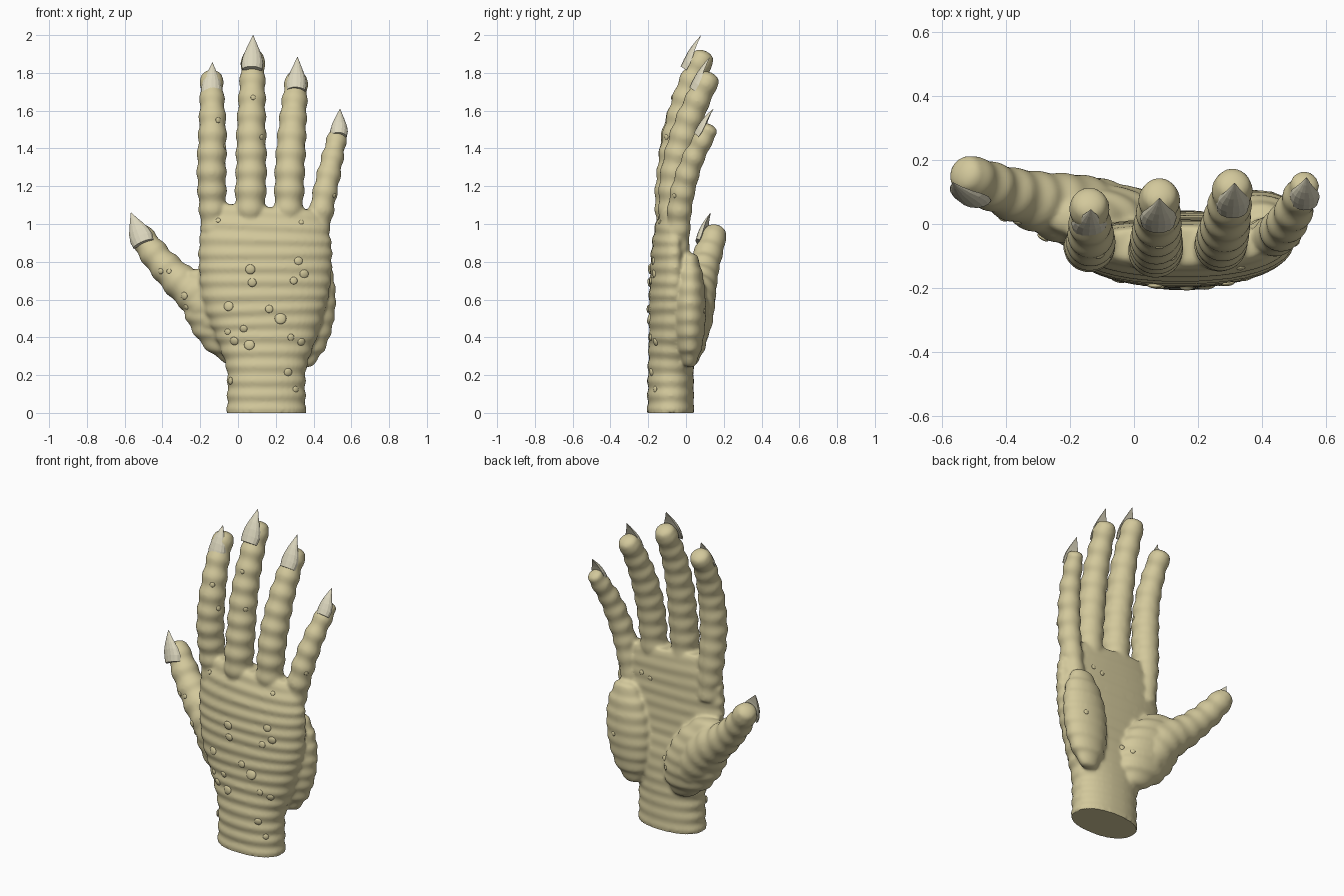
import bpy, bmesh, math
from mathutils import Vector, Matrix
from mathutils.bvhtree import BVHTree

if "Cube" in bpy.data.objects:
    bpy.data.objects.remove(bpy.data.objects["Cube"])


def material(name, rgb):
    m = bpy.data.materials.new(name)
    m.diffuse_color = (*rgb, 1)
    m.use_nodes = True
    m.node_tree.nodes["Principled BSDF"].inputs["Base Color"].default_value = m.diffuse_color
    return m


SKIN = material("tan skin", (0.65, 0.58, 0.33))
HORN = material("pale horn", (0.71, 0.67, 0.51))


def make_object(name, bm, mat):
    bmesh.ops.recalc_face_normals(bm, faces=bm.faces[:])
    me = bpy.data.meshes.new(name)
    bm.to_mesh(me)
    bm.free()
    ob = bpy.data.objects.new(name, me)
    bpy.context.collection.objects.link(ob)
    me.materials.append(mat)
    return ob


def spline(pts, step=0.01):
    """Catmull-Rom through tuples of any length, sampled finely."""
    pts = [Vector(p) for p in pts]
    pts = [pts[0] * 2 - pts[1]] + pts + [pts[-1] * 2 - pts[-2]]
    out = []
    for a, b, c, d in zip(pts, pts[1:], pts[2:], pts[3:]):
        n = max(2, round((c - b).length / step))
        for i in range(n):
            t = i / n
            out.append(0.5 * (2 * b + (c - a) * t + (2 * a - 5 * b + 4 * c - d) * t * t
                              + (3 * b - a - 3 * c + d) * t ** 3))
    return out + [pts[-2]]


def skin_rings(bm, rings):
    rings = [[bm.verts.new(p) for p in r] for r in rings]
    n = len(rings[0])
    for r, s in zip(rings, rings[1:]):
        for i in range(n):
            bm.faces.new((r[i], r[(i + 1) % n], s[(i + 1) % n], s[i]))
    bm.faces.new(rings[0][::-1])
    bm.faces.new(rings[-1])


def tube(bm, pts, wave, amp, round_tip=True, power=1.0, n=40):
    """Wrinkled tube; each point is x, y, z, half width, back depth, palm depth."""
    sm = spline(pts)
    frames, dist = [], 0
    for i, s in enumerate(sm):
        t = (sm[min(i + 1, len(sm) - 1)].copy() - sm[max(i - 1, 0)])
        t = Vector(t[:3]).normalized()
        if i:
            dist += (Vector(s[:3]) - Vector(sm[i - 1][:3])).length
        w = amp * math.sin(2 * math.pi * dist / wave)
        frames.append((Vector(s[:3]), t, s[3] + w, s[4] + w, s[5] + w * 0.5))
    if round_tip:
        c, t, a, b, f = frames[-1]
        for k in range(1, 7):
            q = k * math.pi / 2 / 6.3
            m = math.cos(q)
            frames.append((c + t * a * 0.6 * math.sin(q), t, a * m, b * m, f * m))
    rings = []
    for c, t, a, b, f in frames:
        side = Vector((0, 1, 0)).cross(t).normalized()
        up = t.cross(side)
        ring = []
        for k in range(n):
            q = 2 * math.pi * k / n
            x, y = math.cos(q), math.sin(q)
            x = math.copysign(abs(x) ** power, x)
            y = math.copysign(abs(y) ** power, y)
            ring.append(c + side * a * x + up * (f if y > 0 else b) * y)
        rings.append(ring)
    skin_rings(bm, rings)


def pad(bm, loc, size, tilt):
    m = Matrix.Translation(loc) @ Matrix.Rotation(tilt, 4, 'Y') @ Matrix.Diagonal((*size, 1))
    vs = bmesh.ops.create_uvsphere(bm, u_segments=48, v_segments=64, radius=1, matrix=m)["verts"]
    for v in vs:  # faint wrinkles
        v.co += (v.co - Vector(loc)) * 0.03 * math.sin(v.co.z * 2 * math.pi / .08)


# Wrist and palm
bm = bmesh.new()
tube(bm, [(.15, -.08, 0, .208, .125, .122), (.15, -.08, .2, .207, .122, .12),
          (.15, -.075, .3, .23, .123, .115), (.15, -.065, .45, .285, .131, .1),
          (.145, -.06, .6, .332, .136, .08), (.145, -.055, .75, .35, .136, .07),
          (.145, -.055, .9, .35, .124, .065), (.15, -.055, 1.02, .32, .1, .06),
          (.155, -.055, 1.09, .27, .07, .045)], .075, .0048, False, .9, 96)

# Fingers: x, y, z, radius
fingers = [
    [(-.12, -.05, .85, .06), (-.135, -.06, 1.1, .073), (-.14, -.07, 1.3, .077),
     (-.135, -.05, 1.5, .073), (-.138, .005, 1.67, .064), (-.14, .062, 1.775, .058)],
    [(.06, -.07, .85, .06), (.065, -.085, 1.1, .08), (.07, -.07, 1.3, .081),
     (.07, -.04, 1.5, .077), (.075, .012, 1.7, .07), (.08, .09, 1.885, .06)],
    [(.25, -.07, .85, .06), (.268, -.07, 1.1, .076), (.275, -.05, 1.3, .079),
     (.287, 0, 1.5, .074), (.3, .064, 1.66, .066), (.31, .122, 1.77, .058)],
    [(.4, -.04, .85, .055), (.44, -.035, 1.06, .064), (.467, -.01, 1.2, .064),
     (.5, .04, 1.35, .058), (.535, .122, 1.5, .048)],
    # thumb
    [(.0, .0, .3, .06), (-.08, .02, .45, .11), (-.18, .04, .59, .115),
     (-.3, .07, .69, .095), (-.4, .1, .79, .08), (-.465, .127, .87, .073),
     (-.525, .155, .955, .062)],
]
for f in fingers:
    tube(bm, [(*p, p[3], p[3]) for p in f], .1, .0048)

# Fleshy pads at the thumb root and the outer heel
pad(bm, (-.09, .02, .51), (.17, .105, .29), math.radians(-33))
pad(bm, (.375, .02, .55), (.14, .085, .31), math.radians(6))

# Fuse everything into one skin
hand = make_object("hand", bm, SKIN)
bpy.context.view_layer.objects.active = hand
hand.select_set(True)
mod = hand.modifiers.new("fuse", 'REMESH')
mod.mode, mod.voxel_size = 'VOXEL', 0.01
mod = hand.modifiers.new("soften", 'SMOOTH')
mod.factor, mod.iterations = 0.5, 6
for name in ("fuse", "soften"):
    bpy.ops.object.modifier_apply(modifier=name)
for v in hand.data.vertices:
    if v.co.z < 0.009:
        v.co.z = 0
bpy.ops.object.shade_smooth_by_angle(angle=math.radians(50))

# Claws: base on the finger back, tip, half width, outward direction
claws = [((-.142, -.045, 1.7), (-.135, .045, 1.855), .056, (0, -1, .4)),
         ((.075, -.028, 1.835), (.08, .08, 2.0), .058, (0, -1, .4)),
         ((.308, .018, 1.725), (.315, .128, 1.885), .054, (0, -1, .4)),
         ((.53, .043, 1.485), (.54, .145, 1.61), .047, (-.1, -1, .5)),
         ((-.512, .052, .905), (-.567, .13, 1.06), .064, (-.35, -1, .3))]
bm = bmesh.new()
for base, tip, width, out in claws:
    base, tip, out = Vector(base), Vector(tip), Vector(out)
    t = (tip - base).normalized()
    out = (out - t * out.dot(t)).normalized()
    side = t.cross(out)
    rings = []
    for v, w in ((0, .92), (.2, 1), (.4, .88), (.6, .6), (.8, .3), (1, .02)):
        c = base.lerp(tip, v) + out * .01 * math.sin(v * math.pi)
        rings.append([c + side * width * w * math.cos(a) + out * .04 * w * (math.sin(a) - 1)
                      for a in (k * math.pi / 8 for k in range(9))])
    skin_rings(bm, rings)
make_object("claws", bm, HORN)

# Warts, dropped on to the skin from the front (or from the palm side)
front = [(.065, .76, .026), (.075, .69, .023), (.32, .805, .023), (.35, .735, .024),
         (.295, .7, .02), (-.05, .565, .026), (.165, .55, .021), (.225, .5, .031),
         (.03, .445, .02), (-.055, .43, .017), (-.02, .38, .023), (.06, .36, .028),
         (.28, .4, .018), (.335, .375, .021), (.265, .215, .022), (-.04, .17, .02),
         (.305, .125, .017), (-.41, .75, .015), (-.365, .75, .013), (-.285, .62, .02),
         (-.275, .56, .015), (-.105, 1.02, .013), (.335, 1.01, .013), (.08, 1.67, .013),
         (-.105, 1.55, .015), (.125, 1.46, .014), (-.07, 1.41, .015), (.51, 1.15, .012)]
back = [(.3, .92, .014), (.24, .9, .014), (.12, .45, .016), (.08, .42, .014), (.43, .54, .014)]
tree = BVHTree.FromObject(hand, bpy.context.evaluated_depsgraph_get())
bm = bmesh.new()
for spots, s in ((front, 1), (back, -1)):
    for x, z, r in spots:
        p, nrm, _, _ = tree.ray_cast(Vector((x, -s, z)), Vector((0, s, 0)))
        if p is None:
            continue
        m = (Matrix.Translation(p) @ nrm.to_track_quat('Z', 'Y').to_matrix().to_4x4()
             @ Matrix.Diagonal((r, r, r * .4, 1)))
        bmesh.ops.create_uvsphere(bm, u_segments=16, v_segments=10, radius=1, matrix=m)
warts = make_object("warts", bm, SKIN)
for p in warts.data.polygons:
    p.use_smooth = True
